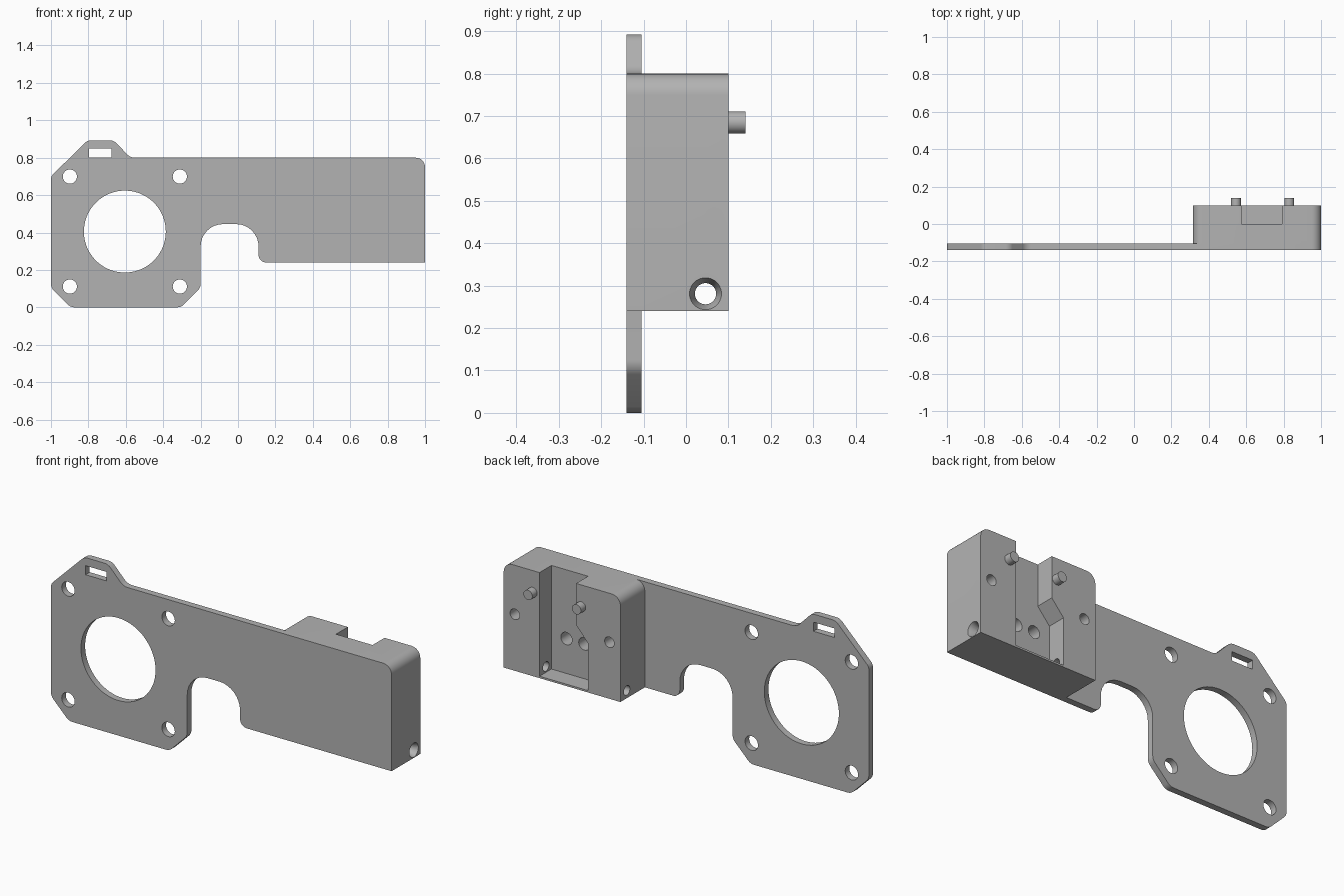
import bpy, bmesh, math
from mathutils import Vector, Matrix

if "Cube" in bpy.data.objects:
    bpy.data.objects.remove(bpy.data.objects["Cube"], do_unlink=True)

grey = bpy.data.materials.new("light grey")
grey.use_nodes = True
grey.diffuse_color = (0.45, 0.45, 0.45, 1)
grey.node_tree.nodes["Principled BSDF"].inputs["Base Color"].default_value = grey.diffuse_color

FRONT, PLATE_BACK, BACK = -0.14, -0.105, 0.10


def add_object(name, bm):
    bmesh.ops.recalc_face_normals(bm, faces=bm.faces)
    mesh = bpy.data.meshes.new(name)
    bm.to_mesh(mesh)
    bm.free()
    mesh.materials.append(grey)
    obj = bpy.data.objects.new(name, mesh)
    bpy.context.collection.objects.link(obj)
    return obj


def rounded(corners, steps=8):
    """Turn (x, z, radius) corners into an outline with fillets."""
    out = []
    for i, (x, z, r) in enumerate(corners):
        p = Vector((x, z))
        if r == 0:
            out.append(p)
            continue
        a = (Vector(corners[i - 1][:2]) - p).normalized()
        b = (Vector(corners[(i + 1) % len(corners)][:2]) - p).normalized()
        half = a.angle(b) / 2
        centre = p + (a + b).normalized() * (r / math.sin(half))
        start = p + a * (r / math.tan(half)) - centre
        end = p + b * (r / math.tan(half)) - centre
        sweep = start.angle_signed(end)
        for k in range(steps + 1):
            out.append(centre + Matrix.Rotation(-sweep * k / steps, 2) @ start)
    return out


def prism(name, outline, y0, y1):
    bm = bmesh.new()
    face = bm.faces.new([bm.verts.new((p[0], y0, p[1])) for p in outline])
    top = bmesh.ops.extrude_face_region(bm, geom=[face])["geom"]
    verts = [v for v in top if isinstance(v, bmesh.types.BMVert)]
    bmesh.ops.translate(bm, verts=verts, vec=(0, y1 - y0, 0))
    return add_object(name, bm)


def cylinder(name, start, end, r0, r1=None, segments=40):
    start, end = Vector(start), Vector(end)
    axis = end - start
    bm = bmesh.new()
    turn = Vector((0, 0, 1)).rotation_difference(axis).to_matrix().to_4x4()
    bmesh.ops.create_cone(bm, cap_ends=True, segments=segments, radius1=r0,
                          radius2=r0 if r1 is None else r1, depth=axis.length,
                          matrix=Matrix.Translation((start + end) / 2) @ turn)
    return add_object(name, bm)


def combine(target, tool, operation):
    mod = target.modifiers.new(operation.lower(), 'BOOLEAN')
    mod.operation, mod.solver, mod.object = operation, 'EXACT', tool
    bpy.context.view_layer.objects.active = target
    bpy.ops.object.modifier_apply(modifier=mod.name)
    bpy.data.objects.remove(tool, do_unlink=True)


# Mounting plate with chamfered corners, tab and arched notch
plate_corners = [
    (-1, 0.105, 0.05), (-0.895, 0, 0.05), (-0.305, 0, 0.05), (-0.2, 0.105, 0.05),
    (-0.2, 0.445, 0.12), (0.11, 0.445, 0.12), (0.11, 0.24, 0.04), (1, 0.24, 0),
    (1, 0.8, 0.05), (-0.575, 0.8, 0.06), (-0.665, 0.893, 0.05),
    (-0.805, 0.893, 0.05), (-1, 0.7, 0.04)]
bracket = prism("mounting_bracket", rounded(plate_corners), FRONT, PLATE_BACK)

# Thick block at the end of the arm
block_corners = [(0.315, 0.24, 0), (1, 0.24, 0), (1, 0.8, 0.05), (0.315, 0.8, 0.05)]
combine(bracket, prism("block", rounded(block_corners), FRONT, BACK), 'UNION')

# Motor opening, screw holes and tie slot through the plate
cx, cz = -0.605, 0.405
holes = [(cx, cz, 0.219)] + [(cx + sx * 0.294, cz + sz * 0.294, 0.038)
                             for sx in (-1, 1) for sz in (-1, 1)]
for x, z, r in holes:
    combine(bracket, cylinder("hole_cutter", (x, -0.2, z), (x, 0, z), r,
                              segments=72 if r > 0.1 else 32), 'DIFFERENCE')
slot = [(-0.797, 0.802), (-0.675, 0.802), (-0.675, 0.85), (-0.797, 0.85)]
combine(bracket, prism("slot_cutter", slot, -0.2, 0), 'DIFFERENCE')

# Stepped channel in the back of the block
channel = [(0.575, 0.9), (0.575, 0.58), (0.505, 0.5), (0.505, 0.25),
           (0.79, 0.25), (0.79, 0.9)]
combine(bracket, prism("channel_cutter", channel, 0, 0.2), 'DIFFERENCE')

# Blind holes in the block face and in the channel floor
for x, z, r, y in [(0.38, 0.54, 0.028, BACK), (0.935, 0.54, 0.028, BACK),
                   (0.597, 0.435, 0.033, 0), (0.702, 0.435, 0.033, 0)]:
    combine(bracket, cylinder("blind_cutter", (x, y - 0.1, z), (x, y + 0.02, z), r),
            'DIFFERENCE')

# Cross hole along the block with a countersunk outer end
combine(bracket, cylinder("rod_cutter", (0.2, 0.046, 0.281), (1.1, 0.046, 0.281), 0.025),
        'DIFFERENCE')
combine(bracket, cylinder("sink_cutter", (0.96, 0.046, 0.281), (1.001, 0.046, 0.281),
                          0.024, 0.038), 'DIFFERENCE')

# Locating pins on the back
pins = [cylinder(n, (x, 0.09, 0.685), (x, 0.14, 0.685), 0.026)
        for n, x in (("right_pin", 0.545), ("left_pin", 0.83))]

# Crisp edges with smooth fillets and bores
for obj in [bracket] + pins:
    bpy.ops.object.select_all(action='DESELECT')
    obj.select_set(True)
    bpy.context.view_layer.objects.active = obj
    bpy.ops.object.shade_smooth_by_angle(angle=math.radians(30))
